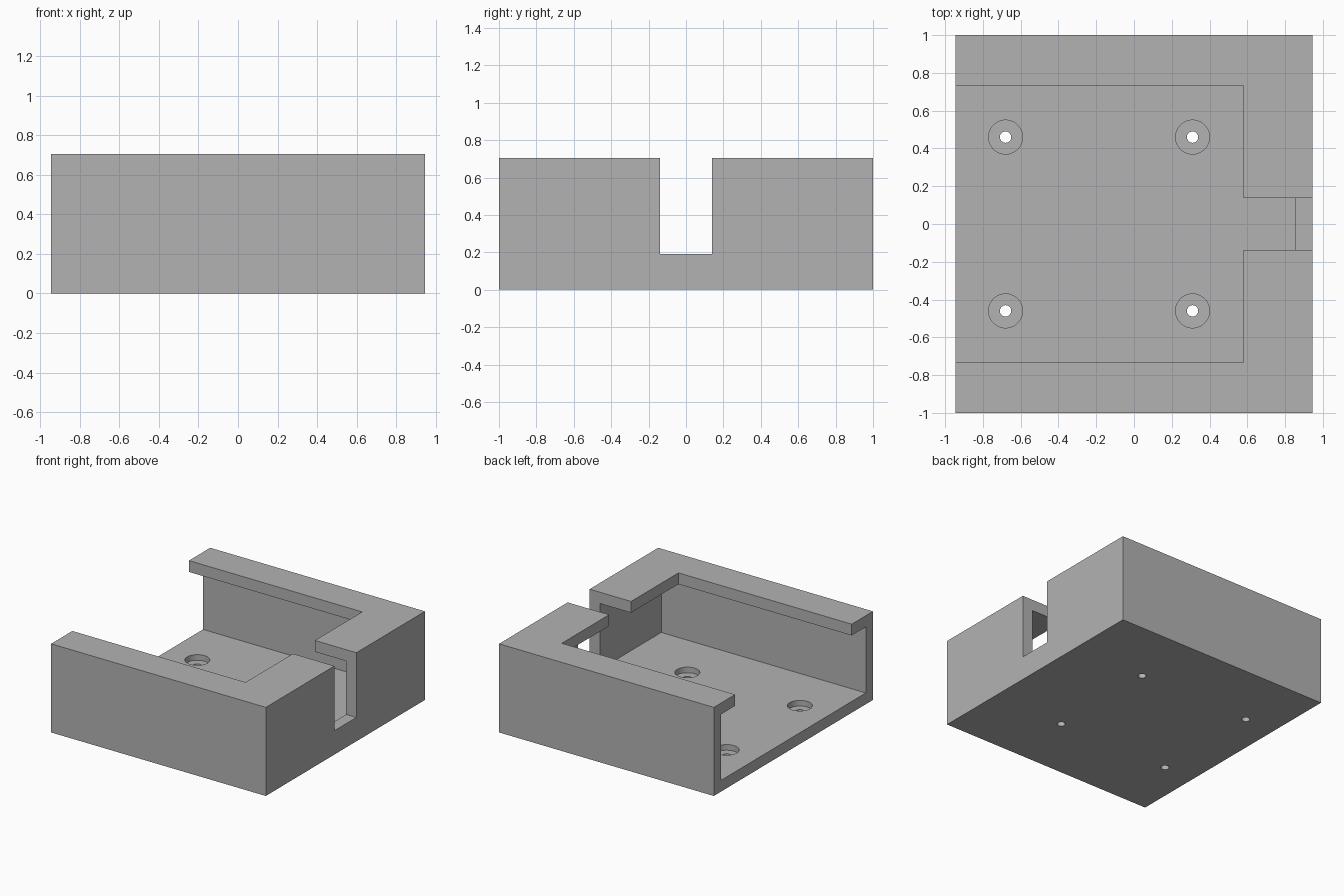
import bpy

cube = bpy.data.objects.get("Cube")
if cube:
    bpy.data.objects.remove(cube, do_unlink=True)

HX, HY, HZ = 0.945, 1.0, 0.705   # half length, half width, height
WALL = 0.09

grey = bpy.data.materials.new("plain grey")
grey.use_nodes = True
colour = (0.45, 0.45, 0.45, 1)
grey.diffuse_color = colour
grey.node_tree.nodes["Principled BSDF"].inputs["Base Color"].default_value = colour


def finish(name):
    ob = bpy.context.object
    ob.name = name
    ob.data.materials.append(grey)
    bpy.ops.object.transform_apply(location=True, rotation=True, scale=True)
    return ob


def block(name, x, y, z):
    """Box between the given (low, high) limits."""
    limits = (x, y, z)
    bpy.ops.mesh.primitive_cube_add(size=1, location=[(a + b) / 2 for a, b in limits])
    bpy.context.object.scale = [b - a for a, b in limits]
    return finish(name)


def drill(name, x, y, radius, z):
    bpy.ops.mesh.primitive_cylinder_add(
        vertices=48, radius=radius, depth=z[1] - z[0], location=(x, y, sum(z) / 2))
    return finish(name)


# Outer tray body
tray = block("mounting_tray", (-HX, HX), (-HY, HY), (0, HZ))

# Cavity open at one end, top opening between the lips, end wall slot
cutters = [
    block("cavity_cutter", (-1.2, HX - WALL), (-HY + WALL, HY - WALL), (WALL, HZ - WALL)),
    block("top_opening_cutter", (-1.3, 0.58), (-0.733, 0.733), (0.4, 1.0)),
    block("end_slot_cutter", (0.4, 1.2), (-0.138, 0.138), (0.19, 1.1)),
]

# Counterbored screw holes in the floor
for x in (-0.68, 0.31):
    for y in (-0.46, 0.46):
        cutters.append(drill("counterbore_cutter", x, y, 0.09, (0.045, 0.2)))
        cutters.append(drill("screw_hole_cutter", x, y, 0.03, (-0.1, 0.15)))

# Cut each shape and drop the cutter
for cutter in cutters:
    cutter.hide_render = True
    bpy.context.view_layer.objects.active = tray
    mod = tray.modifiers.new(cutter.name, "BOOLEAN")
    mod.operation = "DIFFERENCE"
    mod.solver = "EXACT"
    mod.object = cutter
    bpy.ops.object.modifier_apply(modifier=mod.name)
    bpy.data.objects.remove(cutter, do_unlink=True)

# Smooth hole walls, sharp box edges
bpy.ops.object.select_all(action="DESELECT")
tray.select_set(True)
bpy.context.view_layer.objects.active = tray
bpy.ops.object.shade_smooth_by_angle(angle=0.5)
